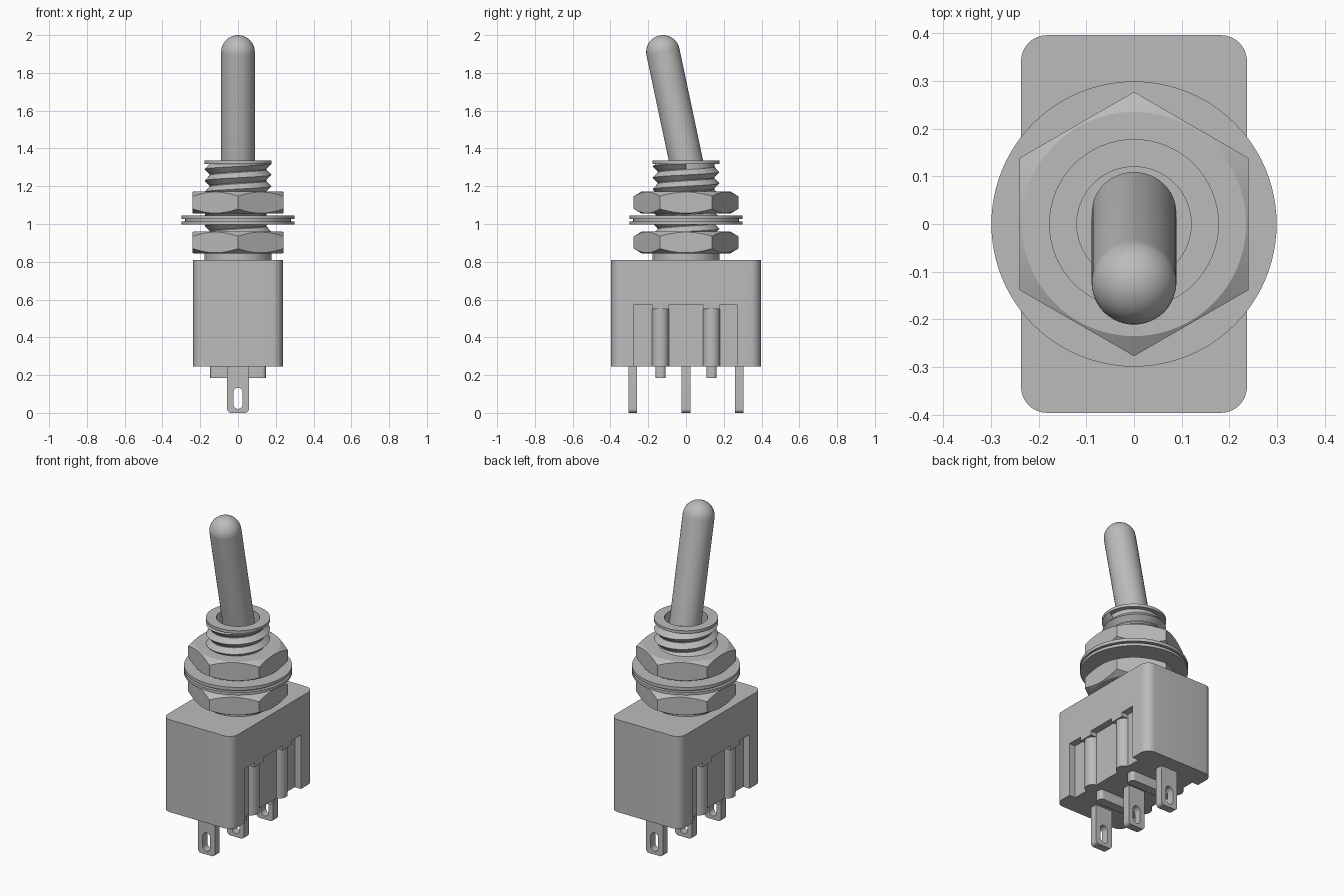
import bpy
import bmesh
from math import sin, cos, pi, tau, radians
from mathutils import Matrix, Vector

if "Cube" in bpy.data.objects:
    bpy.data.objects.remove(bpy.data.objects["Cube"])

GREY = (0.5, 0.5, 0.5, 1)
grey = bpy.data.materials.new("plain grey")
grey.use_nodes = True
grey.diffuse_color = GREY
grey.node_tree.nodes["Principled BSDF"].inputs["Base Color"].default_value = GREY


def finish(name, bm, matrix=None):
    bmesh.ops.recalc_face_normals(bm, faces=bm.faces)
    if matrix:
        bm.transform(matrix)
    mesh = bpy.data.meshes.new(name)
    bm.to_mesh(mesh)
    bm.free()
    mesh.materials.append(grey)
    obj = bpy.data.objects.new(name, mesh)
    bpy.context.collection.objects.link(obj)
    return obj


def smooth(obj, angle=35):
    bpy.ops.object.select_all(action='DESELECT')
    obj.select_set(True)
    bpy.context.view_layer.objects.active = obj
    bpy.ops.object.shade_smooth_by_angle(angle=radians(angle))


def rounded(half_x, half_y, r, steps=8):
    """Outline of a rectangle with round corners."""
    pts = []
    for k, (sx, sy) in enumerate([(1, 1), (-1, 1), (-1, -1), (1, -1)]):
        for i in range(steps + 1):
            a = (k + i / steps) * pi / 2
            pts.append((sx * (half_x - r) + r * cos(a), sy * (half_y - r) + r * sin(a)))
    return pts


def prism(name, pts, low, high, matrix=None):
    bm = bmesh.new()
    face = bm.faces.new([bm.verts.new((x, y, low)) for x, y in pts])
    side = bmesh.ops.extrude_face_region(bm, geom=[face])["geom"]
    top = [v for v in side if isinstance(v, bmesh.types.BMVert)]
    bmesh.ops.translate(bm, vec=(0, 0, high - low), verts=top)
    bmesh.ops.remove_doubles(bm, verts=bm.verts, dist=1e-5)
    return finish(name, bm, matrix)


def box(name, x, y, z):
    pts = [(x[0], y[0]), (x[1], y[0]), (x[1], y[1]), (x[0], y[1])]
    return prism(name, pts, *z)


def lathe(name, profile, n=64, matrix=None):
    """Turn (radius, height) points round the z axis."""
    bm = bmesh.new()
    verts = [bm.verts.new((r, 0, z)) for r, z in profile]
    edges = [bm.edges.new(p) for p in zip(verts, verts[1:])]
    bmesh.ops.spin(bm, geom=verts + edges, axis=(0, 0, 1), cent=(0, 0, 0),
                   angle=tau, steps=n, use_merge=False)
    bmesh.ops.remove_doubles(bm, verts=bm.verts, dist=1e-5)
    return finish(name, bm, matrix)


def boolean(obj, tool, operation):
    mod = obj.modifiers.new("cut", 'BOOLEAN')
    mod.operation, mod.solver, mod.object = operation, 'EXACT', tool
    graph = bpy.context.evaluated_depsgraph_get()
    mesh = bpy.data.meshes.new_from_object(obj.evaluated_get(graph))
    obj.modifiers.clear()
    obj.data = mesh
    bpy.data.objects.remove(tool)


# Housing with stepped recesses on both wide sides
BOTTOM, TOP = 0.245, 0.81
housing = prism("housing", rounded(0.237, 0.396, 0.055), BOTTOM, TOP)
panels = [(-0.275, -0.18), (-0.09, 0.09), (0.18, 0.27)]
grooves = [(-0.18, -0.09), (0.09, 0.18)]
for side in (-1, 1):
    x = sorted((side * 0.195, side * 0.3))
    for spans, ceiling in ((panels, 0.575), (grooves, 0.55)):
        for span in spans:
            boolean(housing, box("recess_cutter", x, span, (0.2, ceiling)), 'DIFFERENCE')
smooth(housing)

# Round pillars in the grooves, and feet below them
for y in (-0.135, 0.135):
    for side, label in ((-1, "right"), (1, "left")):
        spot = Matrix.Translation((side * 0.185, y, 0))
        smooth(prism(label + "_pillar", rounded(0.045, 0.045, 0.045), BOTTOM, 0.551, spot))
    smooth(prism("foot", rounded(0.147, 0.0275, 0.02), 0.185, BOTTOM + 0.01,
                 Matrix.Translation((0, y, 0))))

# Solder terminals with slots
for y, label in ((-0.282, "front"), (0, "middle"), (0.282, "back")):
    upright = Matrix.Translation((0, y, 0)) @ Matrix.Rotation(pi / 2, 4, 'X')
    blade = prism(label + "_terminal", rounded(0.057, 0.14, 0.02), -0.023, 0.023,
                  upright @ Matrix.Translation((0, 0.14, 0)))
    slot = prism("slot_cutter", rounded(0.025, 0.056, 0.025), -0.1, 0.1,
                 upright @ Matrix.Translation((0, 0.077, 0)))
    boolean(blade, slot, 'DIFFERENCE')
    smooth(blade)

# Bushing: plain collar, hollow core and top rim
smooth(lathe("bushing", [(0, 0.8), (0.178, 0.8), (0.178, 0.9), (0.15, 0.9), (0.15, 1.318),
                         (0.178, 1.318), (0.178, 1.335), (0.12, 1.335), (0.12, 1.22), (0, 1.22)]))

# Helical screw thread
PITCH, START, END, SEGMENTS = 0.06, 0.87, 1.325, 48
bm = bmesh.new()
rows = []
for j in range(17):
    radius = 0.177 if j % 2 else 0.148
    row = []
    for i in range(SEGMENTS + 1):
        a = tau * i / SEGMENTS
        z = min(START + PITCH * (j / 2 + i / SEGMENTS - 1), END)
        row.append(bm.verts.new((radius * cos(a), radius * sin(a), z)))
    rows.append(row)
for low, high in zip(rows, rows[1:]):
    for i in range(SEGMENTS):
        bm.faces.new((low[i], low[i + 1], high[i + 1], high[i]))
bmesh.ops.remove_doubles(bm, verts=bm.verts, dist=1e-5)
smooth(finish("thread", bm))

# Hexagonal nuts with chamfered corners
for label, low, high in (("lower", 0.845, 0.96), ("upper", 1.055, 1.172)):
    corners = [(0.277 * sin(k * pi / 3), 0.277 * cos(k * pi / 3)) for k in range(6)]
    nut = prism(label + "_nut", corners, low, high)
    chamfer = lathe("chamfer_cutter", [(0, low), (0.235, low), (0.285, low + 0.03),
                                       (0.285, high - 0.03), (0.235, high), (0, high)], 96)
    boolean(nut, chamfer, 'INTERSECT')
    smooth(nut, 20)

# Pair of washers with a thin gap between them
for label, low, high in (("lower", 0.997, 1.014), ("upper", 1.026, 1.045)):
    smooth(lathe(label + "_washer", [(0.15, low), (0.299, low), (0.299, high), (0.15, high)], 96))
smooth(lathe("washer_core", [(0.15, 1.01), (0.28, 1.01), (0.28, 1.03), (0.15, 1.03)]))

# Tilted lever with a round tip
tip, base = Vector((0, -0.122, 1.911)), Vector((0, 0.022, 1.23))
length = (tip - base).length
dome = [(0.089 * cos(k * pi / 24), length + 0.089 * sin(k * pi / 24)) for k in range(12)]
tilt = Matrix.Translation(base) @ (tip - base).to_track_quat('Z', 'Y').to_matrix().to_4x4()
smooth(lathe("lever", [(0, 0), (0.089, 0)] + dome + [(0, length + 0.089)], 48, tilt))
